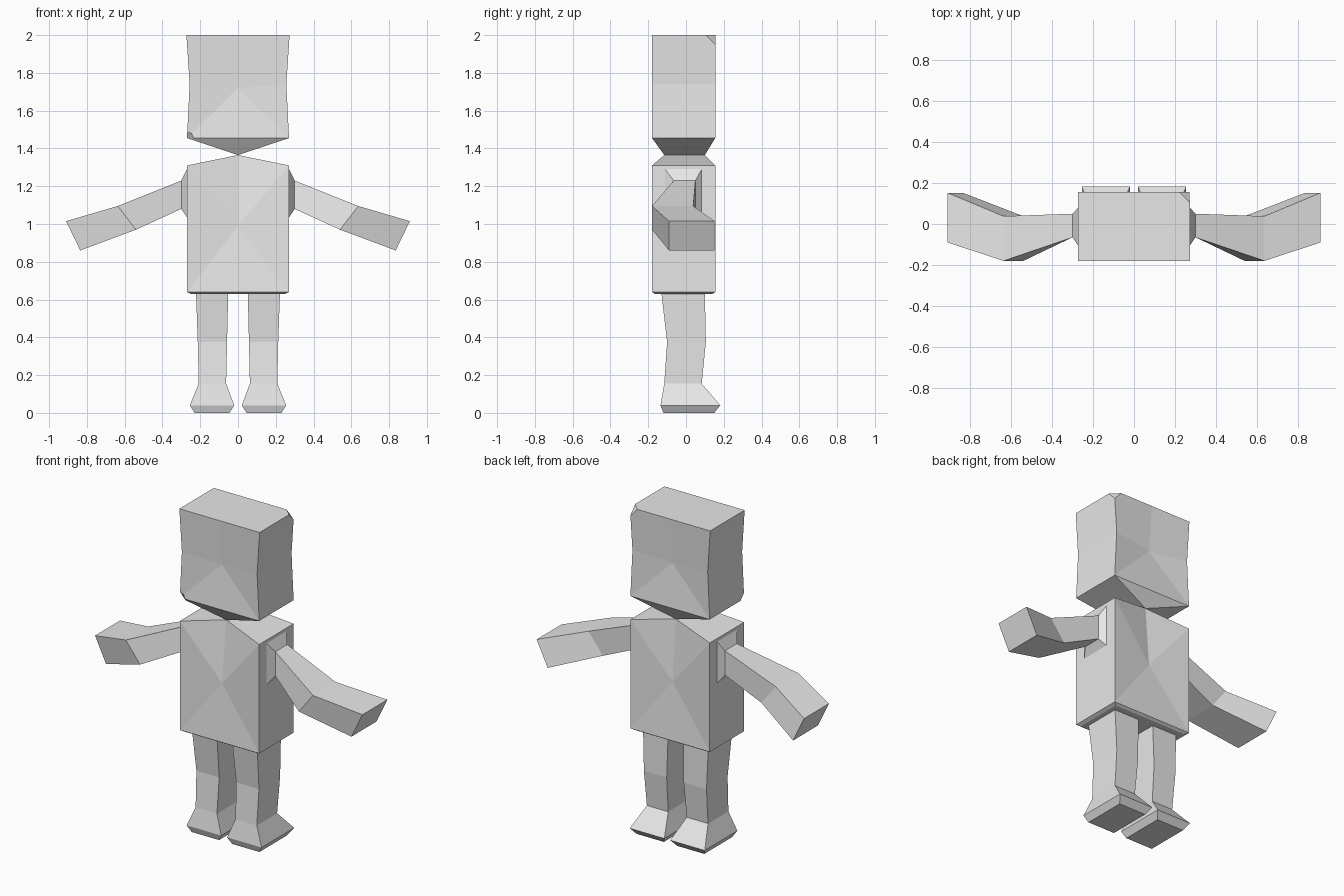
import bpy
import bmesh
from mathutils import Vector

cube = bpy.data.objects.get("Cube")
if cube:
    bpy.data.objects.remove(cube, do_unlink=True)

GREY = (0.8, 0.8, 0.8, 1.0)
mat = bpy.data.materials.new("plain grey")
mat.use_nodes = True
mat.diffuse_color = GREY
bsdf = next(n for n in mat.node_tree.nodes if n.type == 'BSDF_PRINCIPLED')
bsdf.inputs["Base Color"].default_value = GREY


def finish(name, bm):
    """Turn a bmesh into a flat-shaded object."""
    bmesh.ops.recalc_face_normals(bm, faces=bm.faces)
    mesh = bpy.data.meshes.new(name)
    bm.to_mesh(mesh)
    bm.free()
    mesh.materials.append(mat)
    obj = bpy.data.objects.new(name, mesh)
    bpy.context.collection.objects.link(obj)
    return obj


def loft(name, rings):
    """Skin a row of four-point rings and cap both ends."""
    bm = bmesh.new()
    loops = [[bm.verts.new(p) for p in ring] for ring in rings]
    for a, b in zip(loops, loops[1:]):
        for i in range(4):
            j = (i + 1) % 4
            bm.faces.new((a[i], a[j], b[j], b[i]))
    bm.faces.new(loops[0])
    bm.faces.new(loops[-1])
    return finish(name, bm)


def rect(x0, x1, y0, y1, z):
    """Level ring for legs and feet."""
    return [(x0, y0, z), (x1, y0, z), (x1, y1, z), (x0, y1, z)]


def arm_ring(y0, y1, bottom, top):
    """Upright ring for arms; bottom and top are (x, z)."""
    return [(bottom[0], y0, bottom[1]), (bottom[0], y1, bottom[1]),
            (top[0], y1, top[1]), (top[0], y0, top[1])]


def mirrored(rings):
    return [[(-x, y, z) for x, y, z in ring] for ring in rings]


W, YF, YB = 0.27, -0.18, 0.155          # shared half width, front and back
RIDGE_Z, RIDGE_F, RIDGE_B = 1.365, -0.115, 0.10
DENT = 0.025                            # inward dent of front and back


def torso():
    bm = bmesh.new()
    v = bm.verts.new
    base = [v(p) for p in rect(-W + 0.02, W - 0.02, YF + 0.015, YB - 0.015, 0.63)]
    low = [v(p) for p in rect(-W, W, YF, YB, 0.64)]
    top = [v(p) for p in rect(-W, W, YF, YB, 1.31)]
    ridge = [v((0, RIDGE_F, RIDGE_Z)), v((0, RIDGE_B, RIDGE_Z))]
    dents = [v((0, YF + DENT, 0.99)), v((0, YB - DENT, 0.99))]
    bm.faces.new(base)
    for i in range(4):
        j = (i + 1) % 4
        bm.faces.new((base[i], base[j], low[j], low[i]))
    # front and back fan out from the dent to the corners and ridge end
    for i, j, c, r in ((0, 1, dents[0], ridge[0]), (2, 3, dents[1], ridge[1])):
        rim = [low[i], low[j], top[j], r, top[i]]
        for a, b in zip(rim, rim[1:] + rim[:1]):
            bm.faces.new((a, b, c))
    # flat sides and sloping shoulders
    for i, j, r0, r1 in ((1, 2, 0, 1), (3, 0, 1, 0)):
        bm.faces.new((low[i], low[j], top[j], top[i]))
        bm.faces.new((top[i], top[j], ridge[r1], ridge[r0]))
    return finish("torso", bm)


def head():
    bm = bmesh.new()
    v = bm.verts.new
    low = [v(p) for p in rect(-W, W, YF, YB, 1.455)]
    mid = [v(p) for p in rect(-W + 0.014, W - 0.014, YF, YB, 1.74)]
    top = [v(p) for p in rect(-W - 0.003, W + 0.003, YF, YB, 2.0)]
    ridge = [v((0, RIDGE_F, RIDGE_Z)), v((0, RIDGE_B, RIDGE_Z))]
    dents = [v((0, YF + DENT, 1.72)), v((0, YB - DENT, 1.72))]
    crown = [v((0, YF, 2.0)), v((0, YB, 2.0))]
    bm.faces.new((top[0], crown[0], top[1], top[2], crown[1], top[3]))
    # dented front and back, with the chin triangle below
    for i, j, k in ((0, 1, 0), (2, 3, 1)):
        c = dents[k]
        bm.faces.new((top[i], crown[k], c, mid[i]))
        bm.faces.new((crown[k], top[j], mid[j], c))
        bm.faces.new((mid[i], c, low[i]))
        bm.faces.new((mid[j], low[j], c))
        bm.faces.new((low[i], c, low[j]))
        bm.faces.new((low[i], low[j], ridge[k]))
    # pinched sides and the V-shaped underside
    for i, j, r0, r1 in ((1, 2, 0, 1), (3, 0, 1, 0)):
        bm.faces.new((low[i], low[j], mid[j], mid[i]))
        bm.faces.new((mid[i], mid[j], top[j], top[i]))
        bm.faces.new((low[i], low[j], ridge[r1], ridge[r0]))
    bmesh.ops.recalc_face_normals(bm, faces=bm.faces)
    # two opposite corners are clipped
    for corner, size in (((W, YB, 2.0), 0.05), ((-W, YF, 1.455), 0.035)):
        bm.verts.ensure_lookup_table()
        vert = min(bm.verts, key=lambda p: (p.co - Vector(corner)).length)
        bmesh.ops.bevel(bm, geom=[vert], offset=size, offset_type='OFFSET',
                        segments=1, profile=0.5, affect='VERTICES')
    return finish("head", bm)


torso()
head()

# leg and foot in one strip, sole upwards
leg = [
    rect(0.045, 0.23, -0.12, 0.15, 0.0),
    rect(0.02, 0.255, -0.135, 0.182, 0.04),
    rect(0.063, 0.208, -0.115, 0.083, 0.155),
    rect(0.058, 0.213, -0.10, 0.105, 0.375),
    rect(0.052, 0.222, -0.13, 0.10, 0.632),
]
# arm: shoulder collar, upper arm, elbow, forearm
arm = [
    arm_ring(-0.11, 0.083, (W, 1.035), (W, 1.29)),
    arm_ring(-0.065, 0.05, (0.30, 1.08), (0.30, 1.23)),
    arm_ring(-0.18, 0.038, (0.54, 0.97), (0.637, 1.095)),
    arm_ring(-0.09, 0.152, (0.835, 0.86), (0.91, 1.015)),
]
for part, rings in (("leg", leg), ("arm", arm)):
    loft("left_" + part, rings)
    loft("right_" + part, mirrored(rings))
